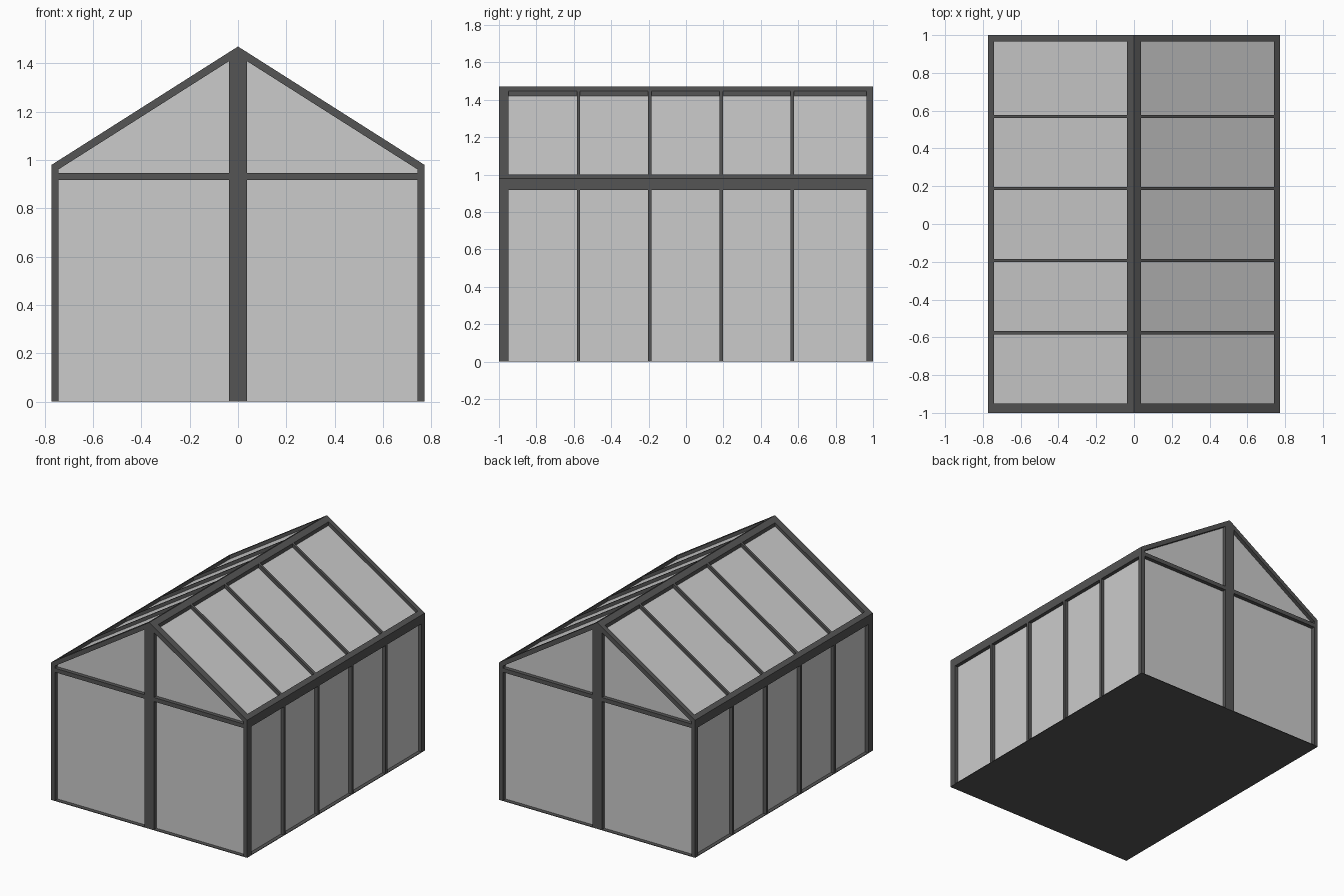
import bpy, bmesh

if "Cube" in bpy.data.objects:
    bpy.data.objects.remove(bpy.data.objects["Cube"])

W, L = 0.772, 1.0            # half width, half length
EAVE, RIDGE = 0.98, 1.47
POST, MID = 0.03, 0.037      # corner post width, half width of centre post
DEPTH = 0.028                # how far the glass sits behind the frame
SLOPE = (RIDGE - EAVE) / W

frame_mat = bpy.data.materials.new("dark_frame")
frame_mat.diffuse_color = (0.09, 0.09, 0.09, 1)
frame_mat.use_nodes = True
frame_mat.node_tree.nodes["Principled BSDF"].inputs["Base Color"].default_value = frame_mat.diffuse_color


def roof(x, drop=0.0):
    return RIDGE - SLOPE * abs(x) - drop


def prism(name, profile, spans, mirror=False, mat=frame_mat):
    """Extrude an (x, z) profile along y over each (y0, y1) span."""
    bm = bmesh.new()
    for y0, y1 in spans:
        for s in ((1, -1) if mirror else (1,)):
            a = [bm.verts.new((s * x, y0, z)) for x, z in profile]
            b = [bm.verts.new((s * x, y1, z)) for x, z in profile]
            bm.faces.new(a)
            bm.faces.new(b[::-1])
            n = len(a)
            for i in range(n):
                j = (i + 1) % n
                bm.faces.new((a[i], b[i], b[j], a[j]))
    bmesh.ops.recalc_face_normals(bm, faces=bm.faces)
    mesh = bpy.data.meshes.new(name)
    bm.to_mesh(mesh)
    bm.free()
    ob = bpy.data.objects.new(name, mesh)
    bpy.context.collection.objects.link(ob)
    if mat:
        mesh.materials.append(mat)
    return ob


def rect(x0, x1, z0, z1):
    return [(x0, z0), (x1, z0), (x1, z1), (x0, z1)]


def sloped(x0, x1, top, bottom):
    return [(x0, roof(x0, top)), (x1, roof(x1, top)),
            (x1, roof(x1, bottom)), (x0, roof(x0, bottom))]


ends = [(-L, -0.95), (0.965, L)]
gables = [(-L, -L + DEPTH + 0.004), (L - DEPTH - 0.004, L)]
bars = [(y - 0.009, y + 0.009) for y in (-0.575, -0.193, 0.188, 0.569)]
full = [(-L, L)]

# Floor
prism("floor", rect(-W, W, 0, 0.004), full)

# Gable frames: corner posts, rafters, centre posts, cross beams
prism("corner_posts", [(W - POST, 0), (W, 0), (W, EAVE), (W - POST, roof(W - POST))],
      ends, mirror=True)
prism("gable_rafters", sloped(0, W, 0, 0.037), ends, mirror=True)
prism("centre_posts", [(-MID, 0), (MID, 0), (MID, roof(MID)), (0, RIDGE), (-MID, roof(MID))],
      gables)
prism("gable_cross_beams", rect(MID, W - POST, 0.917, 0.946), gables, mirror=True)

# Long beams along the ridge and eaves
prism("ridge_beam", [(0, RIDGE), (MID, roof(MID)), (MID, roof(MID, 0.035)),
                     (0, RIDGE - 0.035), (-MID, roof(MID, 0.035)), (-MID, roof(MID))], full)
prism("eave_beams", [(W, EAVE), (W, 0.917), (W - POST, 0.917), (W - POST, roof(W - POST))],
      full, mirror=True)

# Slim glazing bars on walls and roof
prism("wall_bars", rect(W - POST, W, 0, 0.917), bars, mirror=True)
prism("roof_bars", sloped(MID, W - POST, 0, 0.03), bars, mirror=True)

# Glass
T = 0.003
g = W - DEPTH + 0.002
inner = [(-L + DEPTH, L - DEPTH)]
prism("side_glass", rect(g - T, g, 0.004, roof(g, 0.03)), inner, mirror=True, mat=None)
prism("roof_glass", sloped(0, g, 0.026, 0.029), inner, mirror=True, mat=None)
prism("gable_glass", [(-g, 0.004), (g, 0.004), (g, roof(g, 0.03)), (0, roof(0, 0.03)),
                      (-g, roof(g, 0.03))],
      [(-L + DEPTH, -L + DEPTH + T), (L - DEPTH - T, L - DEPTH)], mat=None)
